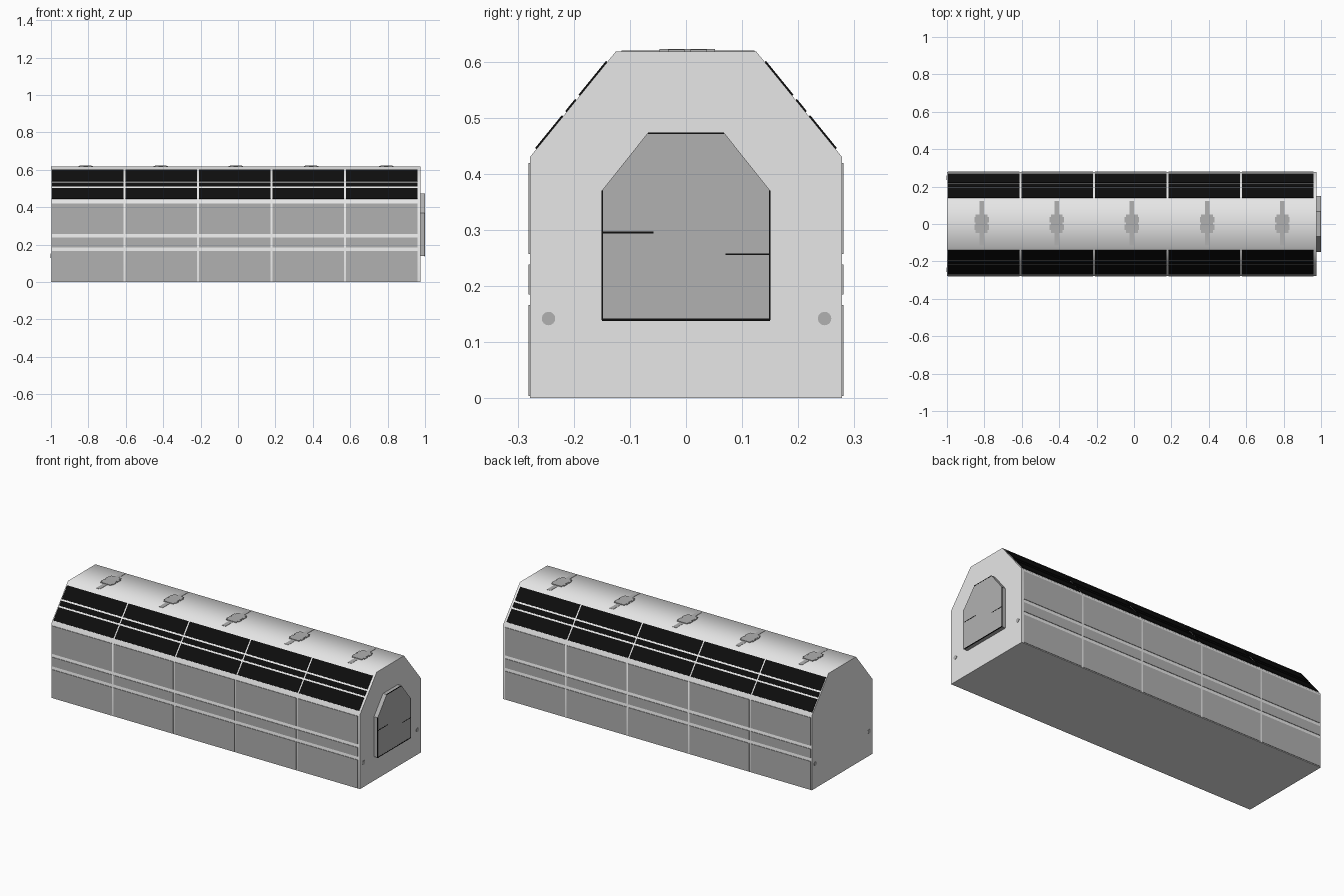
import bpy, bmesh, math
from mathutils import Vector

if "Cube" in bpy.data.objects:
    bpy.data.objects.remove(bpy.data.objects["Cube"])


def material(name, value):
    m = bpy.data.materials.new(name)
    m.diffuse_color = (value, value, value, 1)
    m.use_nodes = True
    m.node_tree.nodes["Principled BSDF"].inputs["Base Color"].default_value = m.diffuse_color
    return m


SHELL = material("light grey shell", 0.8)
PANEL = material("mid grey panel", 0.44)
BLACK = material("black solar", 0.004)


def finish(name, bm, mat):
    bmesh.ops.recalc_face_normals(bm, faces=bm.faces)
    me = bpy.data.meshes.new(name)
    bm.to_mesh(me)
    bm.free()
    me.materials.append(mat)
    ob = bpy.data.objects.new(name, me)
    bpy.context.collection.objects.link(ob)
    return ob


def add_prism(bm, profile, x0, x1):
    """Extrude a (y, z) profile along x."""
    f = bm.faces.new([bm.verts.new((x0, y, z)) for y, z in profile])
    r = bmesh.ops.extrude_face_region(bm, geom=[f])
    verts = [v for v in r["geom"] if isinstance(v, bmesh.types.BMVert)]
    bmesh.ops.translate(bm, verts=verts, vec=(x1 - x0, 0, 0))


def add_box(bm, x0, x1, y0, y1, z0, z1):
    add_prism(bm, [(y0, z0), (y1, z0), (y1, z1), (y0, z1)], x0, x1)


def mirrored(right_half):
    return right_half + [(-y, z) for y, z in reversed(right_half)]


X0, X1 = -1.0, 0.975
W, EAVE, RIDGE_Y, TOP = 0.278, 0.43, 0.125, 0.618

# main shell with softly shaded roof
bm = bmesh.new()
add_prism(bm, mirrored([(W, 0), (W, EAVE), (RIDGE_Y, TOP)]), X0, X1)
body = finish("body_shell", bm, SHELL)
bpy.context.view_layer.objects.active = body
body.select_set(True)
bpy.ops.object.shade_smooth_by_angle(angle=math.radians(55))
body.select_set(False)

# five bays along the length
pitch = 0.393
bays = [(-0.994 + i * pitch, -0.994 + i * pitch + 0.383) for i in range(5)]

# wall panels, three rows on each side
for side, label in ((-1, "front"), (1, "back")):
    bm = bmesh.new()
    for a, b in bays:
        for z0, z1 in ((0.004, 0.166), (0.185, 0.238), (0.257, 0.419)):
            add_box(bm, a, b, side * (W - 0.004), side * (W + 0.003), z0, z1)
    finish(label + "_wall_panels", bm, PANEL)

# solar panels, three rows on each roof slope
low, high = Vector((W, EAVE)), Vector((RIDGE_Y, TOP))
slope = high - low
normal = Vector((slope.y, -slope.x)).normalized()
for side, label in ((-1, "front"), (1, "back")):
    bm = bmesh.new()
    for a, b in bays:
        for t0, t1 in ((0.075, 0.385), (0.425, 0.54), (0.58, 0.9)):
            p, q = low + slope * t0, low + slope * t1
            pts = [p - normal * 0.002, p + normal * 0.003,
                   q + normal * 0.003, q - normal * 0.002]
            add_prism(bm, [(side * v.x, v.y) for v in pts], a, b)
    finish(label + "_solar_panels", bm, BLACK)

# roof fittings: notched plate on a thin strip
bm = bmesh.new()
for i in range(5):
    x = -0.815 + 0.402 * i
    add_box(bm, x - 0.012, x + 0.012, -0.115, 0.122, TOP - 0.002, TOP + 0.0015)
    add_box(bm, x - 0.032, x + 0.032, -0.047, 0.052, TOP - 0.002, TOP + 0.004)
    for y0, y1 in ((-0.032, -0.003), (0.008, 0.037)):
        add_box(bm, x - 0.039, x + 0.039, y0, y1, TOP - 0.002, TOP + 0.0035)
finish("roof_fittings", bm, PANEL)

# raised door on the right end
bm = bmesh.new()
add_prism(bm, mirrored([(0.15, 0.139), (0.15, 0.37), (0.068, 0.473)]), X1 - 0.01, 0.999)
finish("door", bm, PANEL)

# thin dark seams on the door
bm = bmesh.new()
for y0, y1, z0, z1 in ((-0.15, 0.15, 0.138, 0.142), (-0.068, 0.068, 0.471, 0.474),
                       (-0.151, -0.148, 0.139, 0.37), (0.148, 0.151, 0.139, 0.37),
                       (-0.15, -0.058, 0.294, 0.297), (0.07, 0.15, 0.255, 0.258)):
    add_box(bm, 0.996, 1.0, y0, y1, z0, z1)
finish("door_seams", bm, BLACK)

# round ports on both ends
for x, label in ((X0, "left"), (X1, "right")):
    bm = bmesh.new()
    for y in (-0.245, 0.247):
        ring = [(y + 0.012 * math.cos(k * math.pi / 12),
                 0.142 + 0.012 * math.sin(k * math.pi / 12)) for k in range(24)]
        add_prism(bm, ring, x - 0.002, x + 0.002)
    finish(label + "_end_ports", bm, PANEL)
